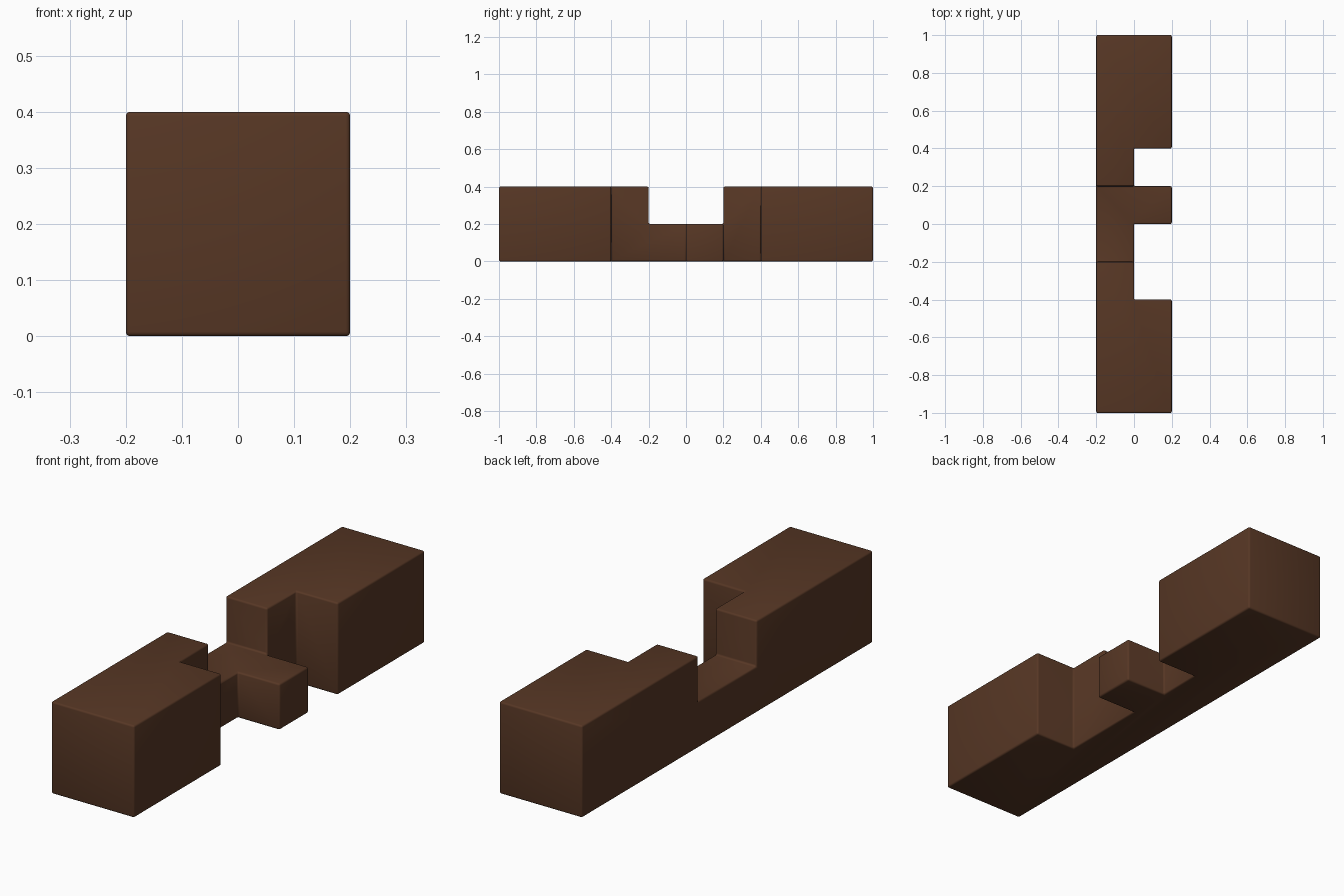
import bpy, bmesh
from mathutils import Vector

if "Cube" in bpy.data.objects:
    bpy.data.objects.remove(bpy.data.objects["Cube"])

U = 0.2  # the bar is a 2 x 10 x 2 grid of unit cells

# Solid cells: full bar minus the notches
def solid(i, j, k):
    if not (0 <= i < 2 and 0 <= j < 10 and 0 <= k < 2):
        return False
    if k == 1 and 4 <= j <= 5:               # top notch across the middle
        return False
    if i == 1 and j in (3, 4, 6):            # side notches, leaving a small tooth
        return False
    return True

# Build only the outer skin of the solid cells
bm = bmesh.new()
for i in range(2):
    for j in range(10):
        for k in range(2):
            if not solid(i, j, k):
                continue
            for axis in range(3):
                for s in (-1, 1):
                    n = [0, 0, 0]
                    n[axis] = s
                    if solid(i + n[0], j + n[1], k + n[2]):
                        continue
                    a, b = Vector((0, 0, 0)), Vector((0, 0, 0))
                    a[(axis + 1) % 3] = U / 2
                    b[(axis + 2) % 3] = U / 2
                    c = Vector((-U + (i + .5) * U, -1 + (j + .5) * U, (k + .5) * U))
                    c += Vector(n) * U / 2
                    ring = [c - a - b, c + a - b, c + a + b, c - a + b]
                    if s < 0:
                        ring.reverse()
                    bm.faces.new([bm.verts.new(p) for p in ring])
bmesh.ops.remove_doubles(bm, verts=bm.verts[:], dist=1e-4)
bmesh.ops.dissolve_limit(bm, angle_limit=0.02, verts=bm.verts[:], edges=bm.edges[:])
bmesh.ops.recalc_face_normals(bm, faces=bm.faces[:])

mesh = bpy.data.meshes.new("notched_bar")
bm.to_mesh(mesh)
bm.free()
bar = bpy.data.objects.new("notched_bar", mesh)
bpy.context.collection.objects.link(bar)

# Dark wood colour
wood = bpy.data.materials.new("dark_brown_wood")
wood.diffuse_color = (0.095, 0.038, 0.018, 1)
wood.use_nodes = True
wood.node_tree.nodes["Principled BSDF"].inputs["Base Color"].default_value = wood.diffuse_color
mesh.materials.append(wood)

# Softly rounded edges
bev = bar.modifiers.new("rounded_edges", 'BEVEL')
bev.width = 0.008
bev.segments = 3
bev.limit_method = 'ANGLE'
for p in mesh.polygons:
    p.use_smooth = True
